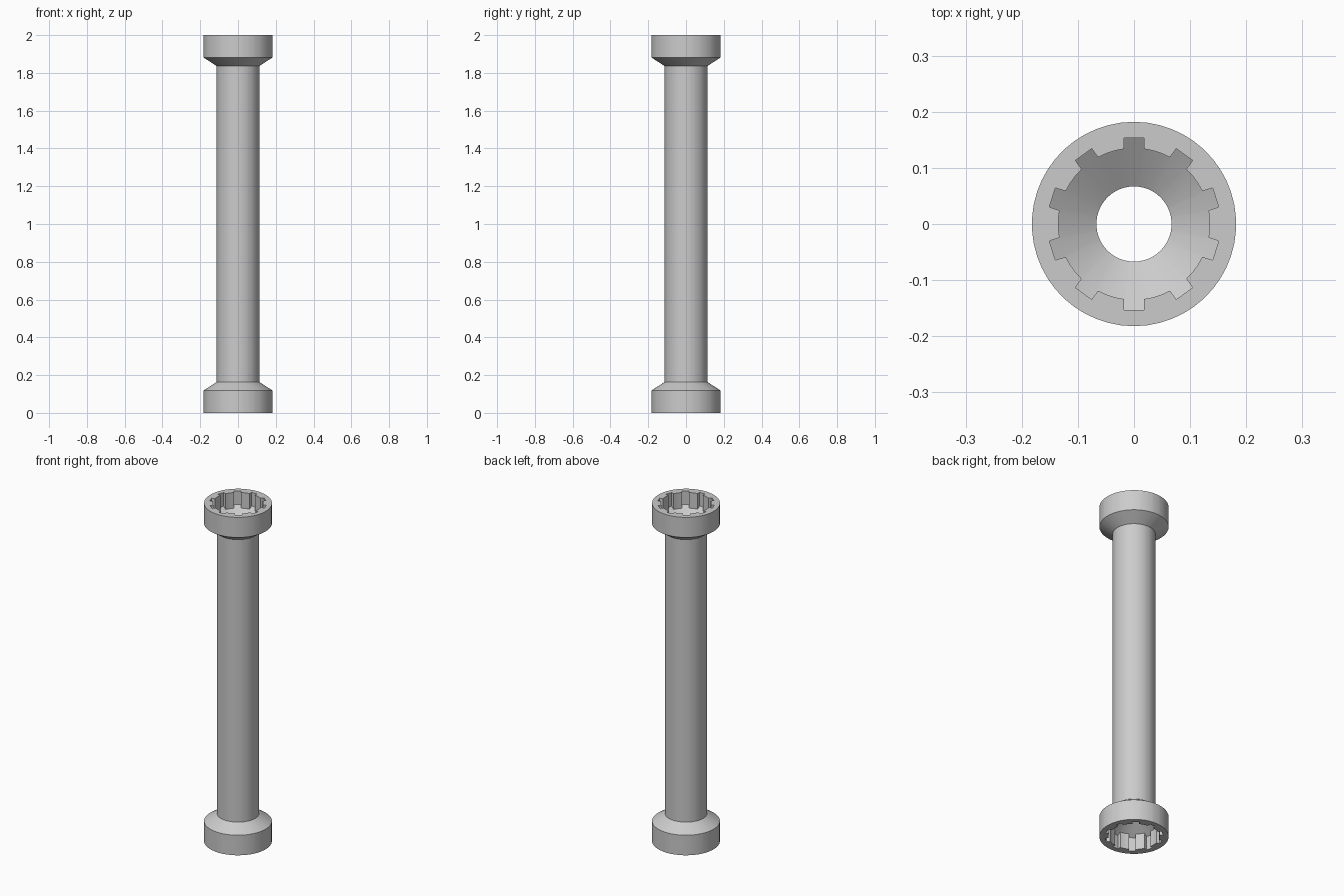
import bpy
import bmesh
from math import asin, cos, pi, sin, sqrt

cube = bpy.data.objects.get("Cube")
if cube:
    bpy.data.objects.remove(cube, do_unlink=True)

GROOVES = 10
TOOTH_R, GROOVE_R, GROOVE_HALF = 0.135, 0.153, 0.018
BORE_R, BORE_Z, SLOPE = 0.067, 0.863, 0.65

# One sector of the grooved socket outline as (angle, radius)
step = 2 * pi / GROOVES
corner_r = sqrt(GROOVE_R ** 2 + GROOVE_HALF ** 2)
a_out = asin(GROOVE_HALF / corner_r)
a_in = asin(GROOVE_HALF / TOOTH_R)
land = (step - 2 * a_in) / 3
sector = [(-a_out, corner_r), (0, GROOVE_R), (a_out, corner_r)]
sector += [(a_in + i * land, TOOTH_R) for i in range(4)]
outline = [(pi / 2 + k * step + a, r) for k in range(GROOVES) for a, r in sector]


def circle(radius, z):
    return [(radius * cos(a), radius * sin(a), z) for a, r in outline]


def grooved(height):
    return [(r * cos(a), r * sin(a), height(r)) for a, r in outline]


# Cross-sections of the upper half, from the bore over the rim to the shaft
upper = [
    circle(BORE_R, BORE_Z),
    grooved(lambda r: BORE_Z + (r - BORE_R) * SLOPE),
    grooved(lambda r: 1.0),
    circle(0.182, 1.0),
    circle(0.182, 0.881),
    circle(0.113, 0.836),
]
lower = [[(x, y, -z) for x, y, z in ring] for ring in reversed(upper)]

# Bridge all cross-sections into one closed hollow body
bm = bmesh.new()
rings = [[bm.verts.new((x, y, z + 1)) for x, y, z in ring] for ring in upper + lower]
count = len(outline)
for j, ring in enumerate(rings):
    following = rings[(j + 1) % len(rings)]
    for i in range(count):
        n = (i + 1) % count
        bm.faces.new((ring[i], ring[n], following[n], following[i]))
bmesh.ops.recalc_face_normals(bm, faces=bm.faces)
mesh = bpy.data.meshes.new("splined_tube")
bm.to_mesh(mesh)
bm.free()

# Plain grey material
grey = bpy.data.materials.new("light_grey")
grey.use_nodes = True
colour = (0.6, 0.6, 0.6, 1)
grey.diffuse_color = colour
grey.node_tree.nodes["Principled BSDF"].inputs["Base Color"].default_value = colour
mesh.materials.append(grey)

tube = bpy.data.objects.new("splined_tube", mesh)
bpy.context.collection.objects.link(tube)
bpy.ops.object.select_all(action="DESELECT")
tube.select_set(True)
bpy.context.view_layer.objects.active = tube
bpy.ops.object.shade_smooth_by_angle(angle=pi / 7)
